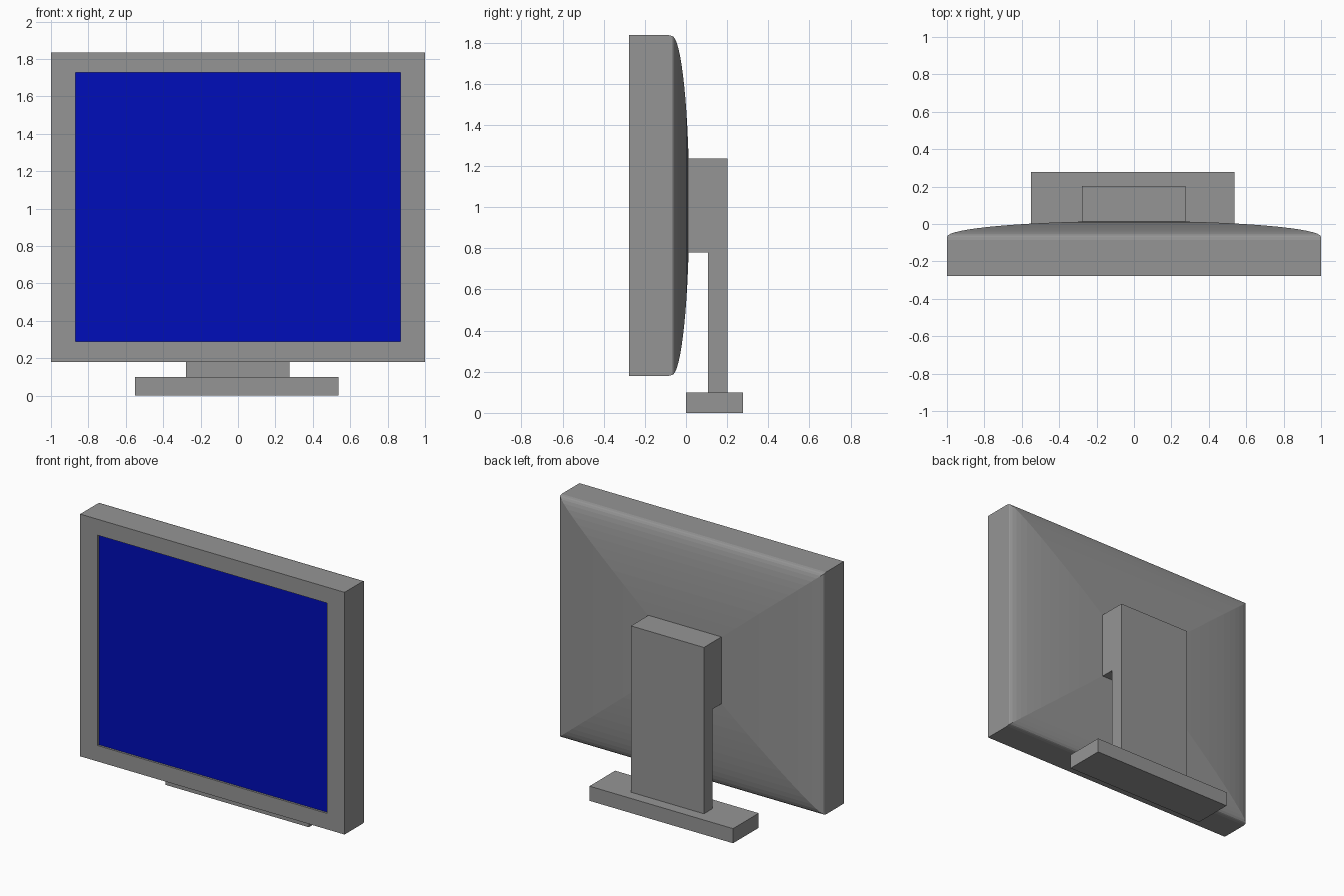
import bpy, bmesh, math

if "Cube" in bpy.data.objects:
    bpy.data.objects.remove(bpy.data.objects["Cube"])

CZ, HX, HZ = 1.008, 1.0, 0.828       # casing centre height and half sizes
FRONT, RIM, BACK = -0.277, -0.069, 0.016


def material(name, colour):
    mat = bpy.data.materials.new(name)
    mat.diffuse_color = (*colour, 1)
    mat.use_nodes = True
    mat.node_tree.nodes["Principled BSDF"].inputs["Base Color"].default_value = mat.diffuse_color
    return mat


GREY = material("dark_grey", (0.30, 0.30, 0.30))
BLUE = material("screen_blue", (0.0, 0.004, 0.486))


def finish(name, bm, mat=GREY):
    bmesh.ops.recalc_face_normals(bm, faces=bm.faces)
    mesh = bpy.data.meshes.new(name)
    bm.to_mesh(mesh)
    bm.free()
    mesh.materials.append(mat)
    obj = bpy.data.objects.new(name, mesh)
    bpy.context.collection.objects.link(obj)
    return obj


def rect(bm, hx, hz, y):
    return [bm.verts.new((sx * hx, y, CZ + sz * hz))
            for sx, sz in ((-1, -1), (1, -1), (1, 1), (-1, 1))]


def extrude_profile(name, x0, x1, profile):
    """Extrude a closed (y, z) outline along x."""
    bm = bmesh.new()
    a, b = ([bm.verts.new((x, y, z)) for y, z in profile] for x in (x0, x1))
    bm.faces.new(a)
    bm.faces.new(b[::-1])
    for i in range(len(a)):
        j = (i + 1) % len(a)
        bm.faces.new((a[i], b[i], b[j], a[j]))
    return finish(name, bm)


# Casing: recess, bezel, straight sides, then an elliptical domed back
sections = [(0.868, 0.719, FRONT + 0.014), (0.868, 0.719, FRONT),
            (HX, HZ, FRONT), (HX, HZ, -0.085), (HX, HZ - 0.004, RIM)]
steps = 16
for i in range(1, steps):
    a = math.pi / 2 * i / steps
    s = math.cos(a)
    sections.append((HX * s, (HZ - 0.004) * s, RIM + (BACK - RIM) * math.sin(a)))

bm = bmesh.new()
rings = [rect(bm, *sec) for sec in sections]
for r, q in zip(rings, rings[1:]):
    for i in range(4):
        j = (i + 1) % 4
        bm.faces.new((r[i], r[j], q[j], q[i]))
bm.faces.new(rings[-1])
finish("casing", bm)

# Screen panel closing the recess
bm = bmesh.new()
bm.faces.new(rect(bm, 0.868, 0.719, FRONT + 0.014))
finish("screen", bm, BLUE)

# Stand: stepped neck and flat foot
extrude_profile("stand_neck", -0.277, 0.275,
                [(0.107, 0.10), (0.202, 0.10), (0.202, 1.237),
                 (0.005, 1.237), (0.005, 0.78), (0.107, 0.78)])
extrude_profile("stand_foot", -0.55, 0.536,
                [(0.0, 0.0), (0.277, 0.0), (0.277, 0.10), (0.0, 0.10)])
